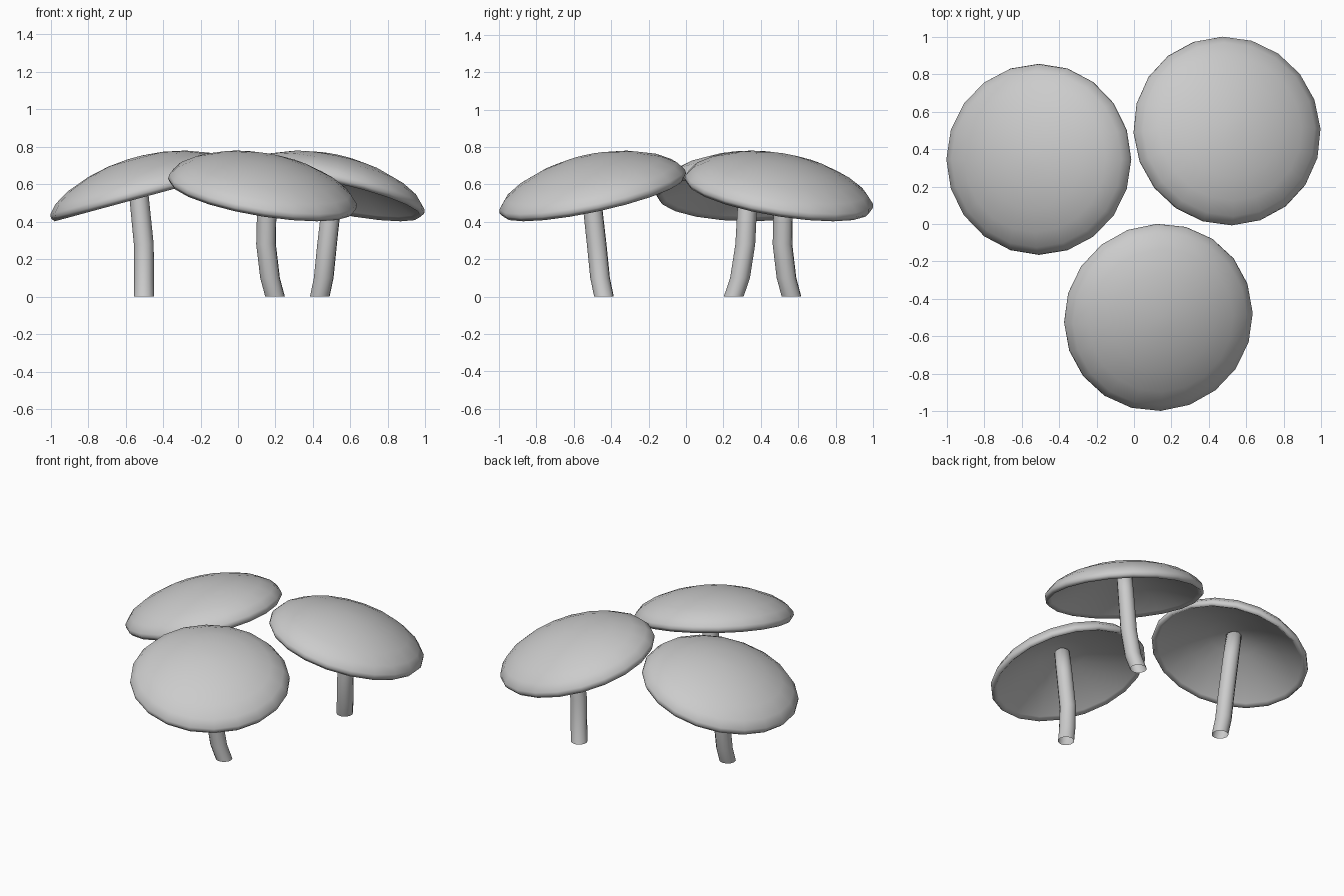
import bpy, bmesh, math
from mathutils import Matrix, Vector

if "Cube" in bpy.data.objects:
    bpy.data.objects.remove(bpy.data.objects["Cube"])

TILT = math.radians(15.2)


def make_object(name, rings, ends, matrix):
    """Bridge a list of vertex rings into one smooth object; ends lists rings to fill."""
    bm = bmesh.new()
    loops = [[bm.verts.new(matrix @ Vector(p)) for p in ring] for ring in rings]
    n = len(loops[0])
    for a, b in zip(loops, loops[1:]):
        for i in range(n):
            j = (i + 1) % n
            bm.faces.new((a[i], a[j], b[j], b[i]))
    for e in ends:
        bm.faces.new(loops[e])
    bmesh.ops.recalc_face_normals(bm, faces=bm.faces)
    for f in bm.faces:
        f.smooth = True
    mesh = bpy.data.meshes.new(name)
    bm.to_mesh(mesh)
    bm.free()
    obj = bpy.data.objects.new(name, mesh)
    bpy.context.collection.objects.link(obj)
    return obj


def ring(cx, cy, z, r, n):
    return [(cx + r * math.cos(math.tau * i / n),
             cy + r * math.sin(math.tau * i / n), z) for i in range(n)]


# Cap profile (offset to the high side, radius, height): dome, rim, hollow underside
CAP = [(0.01, 0.04, 0.214), (0.01, 0.15, 0.204), (0.01, 0.27, 0.178),
       (0.008, 0.39, 0.134), (0.004, 0.47, 0.085), (0, 0.507, 0.04),
       (0, 0.51, 0.018), (0, 0.495, -0.003), (0, 0.47, 0.015), (0, 0.30, 0.1),
       (0, 0.16, 0.153), (0, 0.055, 0.18)]

# Bent stem path (x, y, z, radius), x pointing to the low side of the cap
STEM = [(0.0, 0.09, 0.0, 0.053), (0.0, 0.056, 0.1, 0.053),
        (0.001, 0.028, 0.28, 0.053), (0.026, 0.015, 0.53, 0.052),
        (0.045, 0.005, 0.71, 0.05)]


def mushroom(label, x, y, heading):
    place = Matrix.Translation((x, y, 0)) @ Matrix.Rotation(math.radians(heading), 4, 'Z')
    tilt = Matrix.Translation((0, 0, 0.535)) @ Matrix.Rotation(TILT, 4, 'Y')
    make_object(label + "_cap", [ring(-s, 0, h, r, 20) for s, r, h in CAP],
                (0, -1), place @ tilt)
    # stem is an open tube at the ground
    make_object(label + "_stem", [ring(px, py, z, r, 12) for px, py, z, r in STEM],
                (-1,), place)


# Three mushrooms leaning outwards
mushroom("left_mushroom", -0.502, 0.345, 180)
mushroom("right_mushroom", 0.492, 0.493, 38)
mushroom("front_mushroom", 0.127, -0.494, -52)
